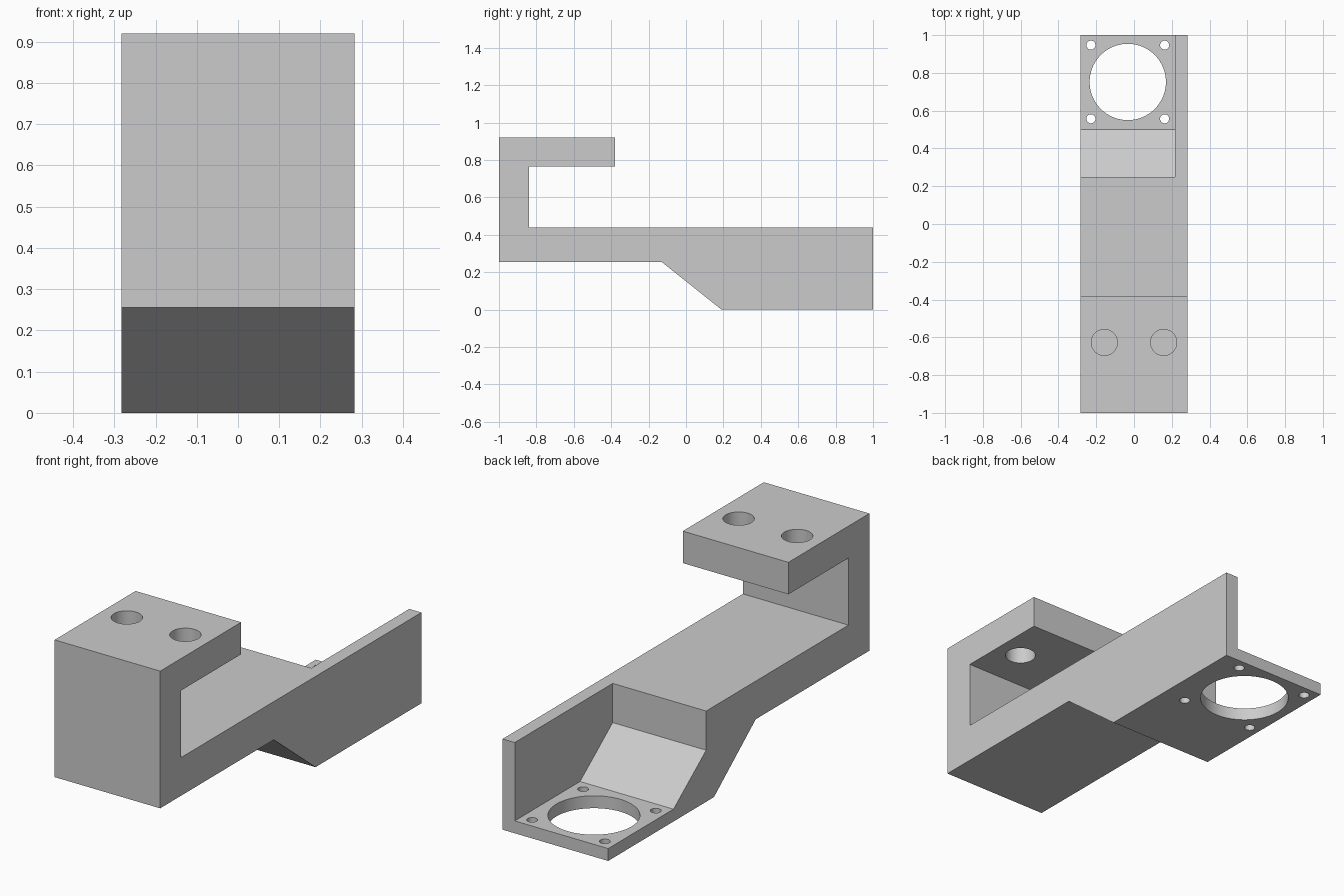
import bpy, bmesh
from mathutils import Matrix

cube = bpy.data.objects.get("Cube")
if cube:
    bpy.data.objects.remove(cube, do_unlink=True)

HALF = 0.283      # half width of the bracket
WALL = 0.218      # inner face of the side wall
FLOOR = 0.06      # thickness of the mounting plate

grey = bpy.data.materials.new("plain grey")
grey.use_nodes = True
colour = (0.6, 0.6, 0.6, 1)
grey.diffuse_color = colour
grey.node_tree.nodes["Principled BSDF"].inputs["Base Color"].default_value = colour


def add_object(name, bm):
    bmesh.ops.recalc_face_normals(bm, faces=bm.faces)
    mesh = bpy.data.meshes.new(name)
    bm.to_mesh(mesh)
    bm.free()
    mesh.materials.append(grey)
    obj = bpy.data.objects.new(name, mesh)
    bpy.context.collection.objects.link(obj)
    return obj


def prism(name, profile, x0, x1):
    """Extrude a (y, z) side profile from x0 to x1."""
    bm = bmesh.new()
    face = bm.faces.new([bm.verts.new((x0, y, z)) for y, z in profile])
    out = bmesh.ops.extrude_face_region(bm, geom=[face])
    verts = [v for v in out["geom"] if isinstance(v, bmesh.types.BMVert)]
    bmesh.ops.translate(bm, vec=(x1 - x0, 0, 0), verts=verts)
    return add_object(name, bm)


def drill(name, x, y, z, radius, depth, sides=64):
    bm = bmesh.new()
    bmesh.ops.create_cone(bm, cap_ends=True, segments=sides, radius1=radius,
                          radius2=radius, depth=depth,
                          matrix=Matrix.Translation((x, y, z)))
    return add_object(name, bm)


# Hooked bracket body
body = prism("bracket_body", [
    (-1, 0.255), (-0.13, 0.255), (0.19, 0), (1, 0), (1, 0.44), (-0.84, 0.44),
    (-0.84, 0.765), (-0.38, 0.765), (-0.38, 0.92), (-1, 0.92)], -HALF, HALF)

# Pocket with a sloped back, leaving the side wall and mounting plate
cutters = [prism("pocket_cutter", [
    (0.25, 0.6), (0.25, 0.25), (0.5, FLOOR), (1.1, FLOOR), (1.1, 0.6)],
    -HALF - 0.1, WALL)]

# Large opening and four screw holes in the plate
cx, cy, pitch = -0.033, 0.752, 0.195
cutters.append(drill("opening_cutter", cx, cy, FLOOR / 2, 0.202, 0.2, 96))
for sx in (-1, 1):
    for sy in (-1, 1):
        cutters.append(drill("screw_cutter", cx + sx * pitch, cy + sy * pitch,
                             FLOOR / 2, 0.024, 0.2, 32))

# Two holes through the upper arm
for sx in (-1, 1):
    cutters.append(drill("arm_hole_cutter", sx * 0.157, -0.627, 0.84, 0.069, 0.3))

for cutter in cutters:
    cutter.hide_render = True
    mod = body.modifiers.new(cutter.name, "BOOLEAN")
    mod.operation = "DIFFERENCE"
    mod.solver = "EXACT"
    mod.object = cutter

# Bake the cuts and discard the cutters
bpy.context.view_layer.update()
evaluated = body.evaluated_get(bpy.context.evaluated_depsgraph_get())
body.data = bpy.data.meshes.new_from_object(evaluated)
body.modifiers.clear()
for cutter in cutters:
    bpy.data.objects.remove(cutter, do_unlink=True)

# Smooth hole walls, sharp edges
bpy.context.view_layer.objects.active = body
body.select_set(True)
bpy.ops.object.shade_smooth_by_angle()
